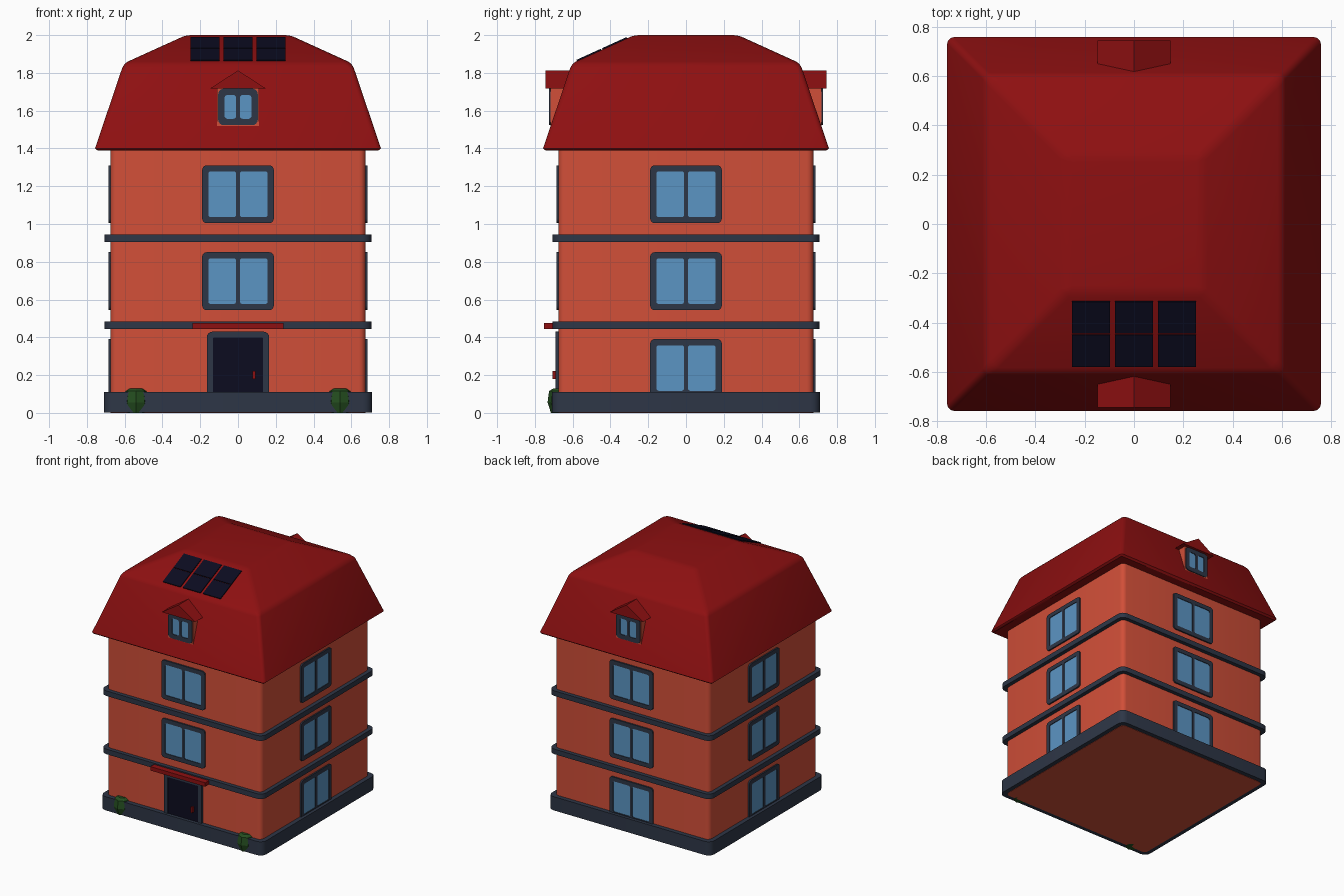
import bpy, bmesh, math
from mathutils import Matrix

if "Cube" in bpy.data.objects:
    bpy.data.objects.remove(bpy.data.objects["Cube"])

def material(name, rgb):
    m = bpy.data.materials.new(name)
    m.diffuse_color = (*rgb, 1)
    m.use_nodes = True
    m.node_tree.nodes["Principled BSDF"].inputs["Base Color"].default_value = m.diffuse_color
    return m

WALL = material("orange wall", (0.64, 0.078, 0.040))
ROOF = material("dark red", (0.27, 0.005, 0.0055))
TRIM = material("slate trim", (0.027, 0.037, 0.062))
GLASS = material("blue glass", (0.105, 0.30, 0.55))
NAVY = material("near black navy", (0.0035, 0.0035, 0.014))
GREEN = material("dark green", (0.018, 0.075, 0.014))

def finish(name, bm, mat, smooth=True):
    bmesh.ops.recalc_face_normals(bm, faces=bm.faces)
    me = bpy.data.meshes.new(name)
    bm.to_mesh(me)
    bm.free()
    me.materials.append(mat)
    ob = bpy.data.objects.new(name, me)
    bpy.context.collection.objects.link(ob)
    if smooth:
        bpy.ops.object.select_all(action='DESELECT')
        ob.select_set(True)
        bpy.context.view_layer.objects.active = ob
        bpy.ops.object.shade_smooth_by_angle(angle=math.radians(35))
    return ob

def rounded(cx, cy, hw, hh, r, seg=4):
    """Points of a rounded rectangle, anticlockwise."""
    pts = []
    for k, (sx, sy) in enumerate([(1, 1), (-1, 1), (-1, -1), (1, -1)]):
        for i in range(seg + 1):
            a = math.pi / 2 * (k + i / seg)
            pts.append((cx + sx * (hw - r) + r * math.cos(a),
                        cy + sy * (hh - r) + r * math.sin(a)))
    return pts

def loft(bm, rings):
    """Closed solid through rings of equal point count."""
    vs = [[bm.verts.new(p) for p in ring] for ring in rings]
    n = len(vs[0])
    for a, b in zip(vs, vs[1:]):
        for i in range(n):
            bm.faces.new((a[i], a[(i + 1) % n], b[(i + 1) % n], b[i]))
    bm.faces.new(vs[0][::-1])
    bm.faces.new(vs[-1])

def slab(name, half, z0, z1, r, mat):
    bm = bmesh.new()
    pts = rounded(0, 0, half, half, r)
    loft(bm, [[(x, y, z) for x, y in pts] for z in (z0, z1)])
    return finish(name, bm, mat)

def box(name, x0, x1, y0, y1, z0, z1, mat, matrix=Matrix()):
    bm = bmesh.new()
    loft(bm, [[(x0, y0, z), (x1, y0, z), (x1, y1, z), (x0, y1, z)] for z in (z0, z1)])
    bm.transform(matrix)
    return finish(name, bm, mat, False)

def wall_matrix(angle, dist):
    """Local x runs along the wall, local y up, local z outward."""
    return (Matrix.Rotation(angle, 4, 'Z') @ Matrix.Translation((0, -dist, 0))
            @ Matrix.Rotation(math.pi / 2, 4, 'X'))

def frame(name, outlines, depth, matrix):
    """Plate with holes: first outline is the rim, the others are openings."""
    cu = bpy.data.curves.new(name, 'CURVE')
    cu.dimensions, cu.fill_mode, cu.extrude = '2D', 'BOTH', depth / 2
    for pts in outlines:
        sp = cu.splines.new('POLY')
        sp.points.add(len(pts) - 1)
        for p, (x, y) in zip(sp.points, pts):
            p.co = (x, y, 0, 1)
        sp.use_cyclic_u = True
    tmp = bpy.data.objects.new(name, cu)
    bpy.context.collection.objects.link(tmp)
    dg = bpy.context.evaluated_depsgraph_get()
    me = bpy.data.meshes.new_from_object(tmp.evaluated_get(dg))
    bpy.data.objects.remove(tmp)
    bm = bmesh.new()
    bm.from_mesh(me)
    bmesh.ops.remove_doubles(bm, verts=bm.verts, dist=1e-5)
    bm.transform(matrix @ Matrix.Translation((0, 0, -depth / 2)))
    finish(name, bm, TRIM, False)

def window(name, angle, dist, cz, hw, hh, border, r):
    """Two-pane window whose outer face lies at the given distance."""
    m = wall_matrix(angle, dist)
    iw, ih = hw - border, hh - border
    pane = (iw - 0.01) / 2
    holes = [rounded(s * (0.01 + pane), cz, pane, ih, r * 0.5) for s in (-1, 1)]
    frame(name + "_frame", [rounded(0, cz, hw, hh, r)] + holes, 0.02, m)
    box(name + "_glass", -iw - .01, iw + .01, cz - ih - .01, cz + ih + .01,
        -0.012, -0.005, GLASS, m)

# Walls, plinth and floor bands
slab("walls", 0.675, 0, 1.4, 0.035, WALL)
slab("plinth", 0.71, 0.002, 0.11, 0.05, TRIM)
for i, z in enumerate((0.445, 0.905)):
    slab(f"floor_band_{i + 1}", 0.706, z, z + 0.04, 0.05, TRIM)

# Mansard roof with softened ridges
bm = bmesh.new()
loft(bm, [[(sx * h, sy * h, z) for sx, sy in ((1, 1), (-1, 1), (-1, -1), (1, -1))]
          for h, z in ((0.742, 1.388), (0.757, 1.40), (0.605, 1.85), (0.275, 2.0))])
ridges = [e for e in bm.edges if max(v.co.z for v in e.verts) > 1.5]
bmesh.ops.bevel(bm, geom=ridges, offset=0.025, segments=3, profile=0.5, affect='EDGES')
finish("roof", bm, ROOF)

# Windows on every wall; the front ground floor has the door
for side, angle in (("front", 0), ("right", 90), ("back", 180), ("left", 270)):
    for floor, cz in enumerate((0.2375, 0.6975, 1.1575)):
        if side == "front" and floor == 0:
            continue
        window(f"{side}_window_{floor + 1}", math.radians(angle), 0.686,
               cz, 0.19, 0.1535, 0.033, 0.025)

# Door, handle and canopy
m = wall_matrix(0, 0.69)
frame("door_frame", [rounded(0, 0.255, 0.165, 0.175, 0.03),
                     rounded(0, 0.245, 0.133, 0.153, 0.005)], 0.02, m)
box("door", -0.14, 0.14, 0.085, 0.405, -0.013, -0.005, NAVY, m)
box("door_handle", 0.077, 0.093, -0.706, -0.68, 0.18, 0.222, ROOF)
box("door_canopy", -0.24, 0.24, -0.752, -0.67, 0.445, 0.476, ROOF)

# Dormers at front and back
for side, angle in (("front", 0), ("back", math.pi)):
    rot = Matrix.Rotation(angle, 4, 'Z')
    box(f"{side}_dormer_walls", -0.11, 0.11, -0.717, -0.6, 1.45, 1.725, WALL, rot)
    bm = bmesh.new()
    loft(bm, [[(-0.147, y, 1.718), (0.147, y, 1.718), (0, y, 1.813)]
              for y in (-0.743, -0.58)])
    bm.transform(rot)
    finish(f"{side}_dormer_roof", bm, ROOF, False)
    window(f"{side}_dormer_window", angle, 0.724, 1.62, 0.105, 0.097, 0.034, 0.03)

# Solar panels lying on the front roof slope
tilt = math.atan2(0.15, 0.33)
for row, y in enumerate((-0.377, -0.512)):
    z = 2.0 - (-y - 0.275) * 0.15 / 0.33
    for col in (-1, 0, 1):
        m = Matrix.Translation((col * 0.175, y, z)) @ Matrix.Rotation(tilt, 4, 'X')
        box(f"solar_panel_{row + 1}_{col + 2}", -0.077, 0.077, -0.071, 0.071,
            -0.001, 0.007, NAVY, m)

# Small bushes set into the front of the plinth
for side, x in (("left", -0.54), ("right", 0.54)):
    bm = bmesh.new()
    loft(bm, [[(x + r * math.cos(a), -0.667 + r * math.sin(a), z)
               for a in [math.pi / 4 * i + math.pi / 2 for i in range(8)]]
              for r, z in ((0.048, -0.0), (0.066, 0.055), (0.058, 0.115), (0.035, 0.13))])
    finish(f"{side}_bush", bm, GREEN, False)
